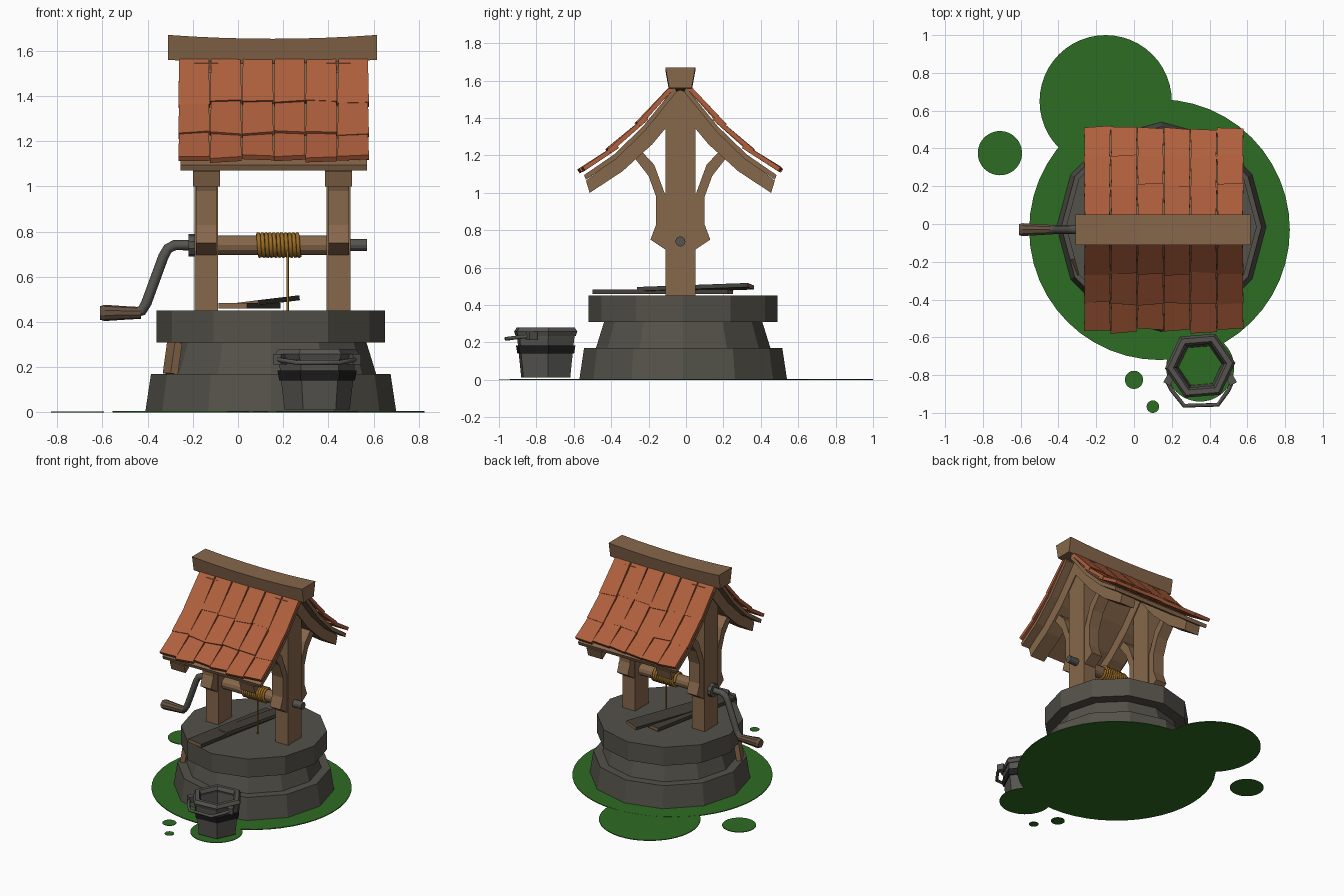
import bpy, bmesh, math, random
from mathutils import Vector, Matrix

random.seed(4)
if "Cube" in bpy.data.objects:
    bpy.data.objects.remove(bpy.data.objects["Cube"])


def material(name, r, g, b):
    m = bpy.data.materials.new(name)
    m.use_nodes = True
    m.diffuse_color = (r, g, b, 1)
    m.node_tree.nodes["Principled BSDF"].inputs["Base Color"].default_value = (r, g, b, 1)
    return m


STONE = material("grey stone", .088, .083, .067)
WOOD = material("brown wood", .24, .135, .07)
ROOF = material("red clay", .43, .115, .046)
GRASS = material("grass green", .027, .15, .016)
ROPE = material("golden rope", .32, .15, .018)
IRON = material("grey iron", .09, .087, .078)
BLACK = material("black band", .012, .012, .012)
PLANK = material("weathered plank", .055, .05, .04)
GRIP = material("dark grip wood", .13, .085, .055)

WX, WY = .145, -.015      # centre of the well wall
AY, AZ = -.03, .74        # axle line


def finish(bm, name, mats, smooth=False):
    bmesh.ops.recalc_face_normals(bm, faces=bm.faces)
    mesh = bpy.data.meshes.new(name)
    bm.to_mesh(mesh)
    bm.free()
    for m in mats:
        mesh.materials.append(m)
    ob = bpy.data.objects.new(name, mesh)
    bpy.context.collection.objects.link(ob)
    if smooth:
        mesh.shade_smooth()
    return ob


def lathe(name, profile, n, loc, mat, axis="Z", closed=False):
    """Spin (radius, height) pairs into an n-sided solid."""
    bm = bmesh.new()
    rings = []
    for r, h in profile:
        rings.append([bm.verts.new((r * math.cos(a), r * math.sin(a), h))
                      for a in (math.tau * i / n for i in range(n))])
    pairs = list(zip(rings, rings[1:]))
    if closed:
        pairs.append((rings[-1], rings[0]))
    else:
        bm.faces.new(rings[0])
        bm.faces.new(rings[-1])
    for a, b in pairs:
        for i in range(n):
            j = (i + 1) % n
            bm.faces.new((a[i], a[j], b[j], b[i]))
    ob = finish(bm, name, [mat])
    ob.location = loc
    if axis == "X":
        ob.rotation_euler = (0, math.pi / 2, 0)
    return ob


def prism(name, pts, x0, x1, mat):
    """Extrude a (y, z) outline along x."""
    bm = bmesh.new()
    f = bm.faces.new([bm.verts.new((x0, y, z)) for y, z in pts])
    new = bmesh.ops.extrude_face_region(bm, geom=[f])["geom"]
    bmesh.ops.translate(bm, vec=(x1 - x0, 0, 0),
                        verts=[v for v in new if isinstance(v, bmesh.types.BMVert)])
    return finish(bm, name, [mat])


def box(name, loc, size, mat, rot=(0, 0, 0)):
    bm = bmesh.new()
    bmesh.ops.create_cube(bm, size=1, matrix=Matrix.Diagonal((*size, 1)))
    ob = finish(bm, name, [mat])
    ob.location, ob.rotation_euler = loc, rot
    return ob


def tube(name, pts, radius, mat, sides=1, cyclic=False):
    cu = bpy.data.curves.new(name, "CURVE")
    cu.dimensions = "3D"
    sp = cu.splines.new("POLY")
    sp.points.add(len(pts) - 1)
    for p, co in zip(sp.points, pts):
        p.co = (*co, 1)
    sp.use_cyclic_u = cyclic
    cu.bevel_depth, cu.bevel_resolution, cu.use_fill_caps = radius, sides, True
    cu.materials.append(mat)
    ob = bpy.data.objects.new(name, cu)
    bpy.context.collection.objects.link(ob)
    bpy.ops.object.select_all(action="DESELECT")
    ob.select_set(True)
    bpy.context.view_layer.objects.active = ob
    bpy.ops.object.convert(target="MESH")
    return ob


# Grass patches
patches = [(.135, -.03, .69), (-.15, .65, .35), (-.71, .375, .117),
           (.35, -.76, .18), (0, -.825, .048), (.1, -.967, .033)]
for i, (x, y, r) in enumerate(patches):
    h = .006 - i * .0006
    lathe(f"grass_patch_{i + 1}", [(r, 0), (r, h)], 48, (x, y, 0), GRASS)

# Stone wall in three tiers
tiers = [("lower", .555, .53, .003, .17), ("middle", .468, .42, .165, .32), ("upper", .505, .505, .31, .45)]
for label, r0, r1, z0, z1 in tiers:
    lathe(f"{label}_stone_tier", [(r0, z0), (r1, z1)], 12, (WX, WY, 0), STONE)
box("leaning_offcut", (-.29, -.22, .24), (.035, .09, .14), WOOD, (0, .15, .4))

# Loose planks across the well, with fresh-cut ends
for name, loc, size, rot in [
        ("flat_plank", (.05, -.125, .472), (.13, .74, .025), (0, 0, -.2)),
        ("tilted_plank", (.13, .05, .49), (.11, .62, .022), (.035, -.12, -.3))]:
    ob = box(name, loc, size, PLANK, rot)
    ob.data.materials.append(WOOD)
    for p in ob.data.polygons:
        if abs(p.normal.y) > .9:
            p.material_index = 1

# Posts, each with a pair of braces and curved rafters
rafter = [(0, 1.55), (.05, 1.53), (.2, 1.33), (.35, 1.185), (.505, 1.065),
          (.485, 1.0), (.31, 1.115), (.15, 1.26), (0, 1.44)]
brace = [(.07, .69), (.16, .75), (.13, .83), (.13, .98), (.17, 1.09), (.24, 1.18),
         (.21, 1.225), (.14, 1.15), (.085, 1.0), (.07, .98)]
for side, x in (("right", -.14), ("left", .445)):
    box(f"{side}_post", (x, AY, .995), (.105, .16, 1.1), WOOD)
    for end, s in (("back", 1), ("front", -1)):
        prism(f"{side}_{end}_rafter", [(AY + s * y, z) for y, z in rafter], x - .06, x + .06, WOOD)
        prism(f"{side}_{end}_brace", [(AY + s * y, z) for y, z in brace], x - .045, x + .045, WOOD)

# Roof boards and three rows of uneven tiles per slope
board = [(.03, 1.565), (.2, 1.355), (.355, 1.205), (.515, 1.095),
         (.505, 1.07), (.345, 1.18), (.19, 1.33), (.02, 1.54)]
rows = [((.035, 1.575), (.22, 1.365)), ((.18, 1.40), (.375, 1.225)), ((.335, 1.25), (.525, 1.122))]
X0, X1, COLS = -.265, .58, 6
W = (X1 - X0) / COLS
for end, s in (("back", 1), ("front", -1)):
    prism(f"{end}_roof_boards", [(AY + s * y, z) for y, z in board], X0 + .01, X1 - .01, WOOD)
    for r, (top, low) in enumerate(rows):
        a, b = Vector((0, s * top[0], top[1])), Vector((0, s * low[0], low[1]))
        down = (b - a).normalized()
        out = Vector((1, 0, 0)).cross(down) * -s
        out = out if out.z > 0 else -out
        for c in range(COLS):
            bm = bmesh.new()
            x = X0 + (c + .5) * W
            drop, lift, skew = random.uniform(-.008, .014), random.uniform(0, .012), random.uniform(-.008, .008)
            quads = []
            for t in (-.012, .012):
                ring = []
                for u, base, o in ((-1, a, 0), (1, a, 0), (1, b, lift), (-1, b, lift)):
                    p = base + out * (t + o)
                    if base is b:
                        p = p + down * (drop + u * skew)
                    width = W * (.46 if base is a else .495)
                    ring.append(bm.verts.new((x + u * width, AY + p.y, p.z)))
                quads.append(ring)
                bm.faces.new(ring)
            for i in range(4):
                j = (i + 1) % 4
                bm.faces.new((quads[0][i], quads[0][j], quads[1][j], quads[1][i]))
            finish(bm, f"{end}_tile_{r + 1}_{c + 1}", [ROOF])

# Ridge beam, sagging towards the middle and narrower underneath
bm = bmesh.new()
rings = []
for i in range(9):
    t = i / 4 - 1
    sag = .017 * (1 - t * t)
    x = .153 + t * .463
    rings.append([bm.verts.new((x, AY + y, z - sag)) for y, z in
                  ((-.06, 1.56), (.06, 1.56), (.08, 1.67), (-.08, 1.67))])
for a, b in zip(rings, rings[1:]):
    for i in range(4):
        j = (i + 1) % 4
        bm.faces.new((a[i], a[j], b[j], b[i]))
bm.faces.new(rings[0])
bm.faces.new(rings[-1])
finish(bm, "ridge_beam", [WOOD])

# Windlass: axle, barrel, collar, rope
lathe("iron_axle", [(.027, -.2), (.027, .57)], 12, (0, AY, AZ), IRON, "X")
lathe("windlass_barrel", [(.043, -.09), (.043, .395)], 12, (0, AY, AZ), WOOD, "X")
lathe("crank_collar", [(.05, -.22), (.05, -.185)], 10, (0, AY, AZ), IRON, "X")
TURNS, STEPS = 11, 14
coil = []
for i in range(TURNS * STEPS + 1):
    a = math.tau * i / STEPS
    coil.append((.085 + .19 * i / (TURNS * STEPS), AY + .049 * math.cos(a), AZ + .049 * math.sin(a)))
tube("rope_coil", coil, .0095, ROPE)
tube("hanging_rope", [(.22, AY - .045, .72), (.22, AY - .045, .45)], .006, ROPE)

# Crank with grip
tube("crank_rod", [(x, AY, z) for x, z in ((-.2, .74), (-.28, .74), (-.31, .725), (-.33, .69),
                                           (-.405, .485), (-.425, .45), (-.47, .44))], .023, IRON, 2)
lathe("crank_grip", [(.03, -.61), (.036, -.59), (.03, -.5), (.026, -.43)], 10, (0, AY, .44), GRIP, "X")

# Hexagonal bucket, open at both ends, with band, rim, ears and bail
BX, BY = .35, -.75
parts = [("bucket_wall", [(.145, .012), (.172, .25), (.135, .25), (.115, .012)], IRON),
         ("bucket_band", [(.168, .14), (.176, .185), (.155, .185), (.15, .14)], BLACK),
         ("bucket_rim", [(.178, .235), (.187, .258), (.172, .28), (.142, .28), (.128, .255), (.135, .235)], IRON)]
for name, prof, m in parts:
    lathe(name, prof, 6, (BX, BY, 0), m, closed=True).rotation_euler = (0, 0, .08)
for side, s in (("right", -1), ("left", 1)):
    box(f"{side}_bucket_ear", (BX + s * .165, BY - .075, .235), (.04, .05, .045), IRON, (0, 0, s * .5))
bail = [(-.175, -.08, .235), (-.15, -.13, .23), (-.085, -.212, .22),
        (.095, -.207, .22), (.15, -.13, .23), (.175, -.07, .235)]
tube("bucket_bail", [(BX + x, BY + y, z) for x, y, z in bail], .011, IRON)
